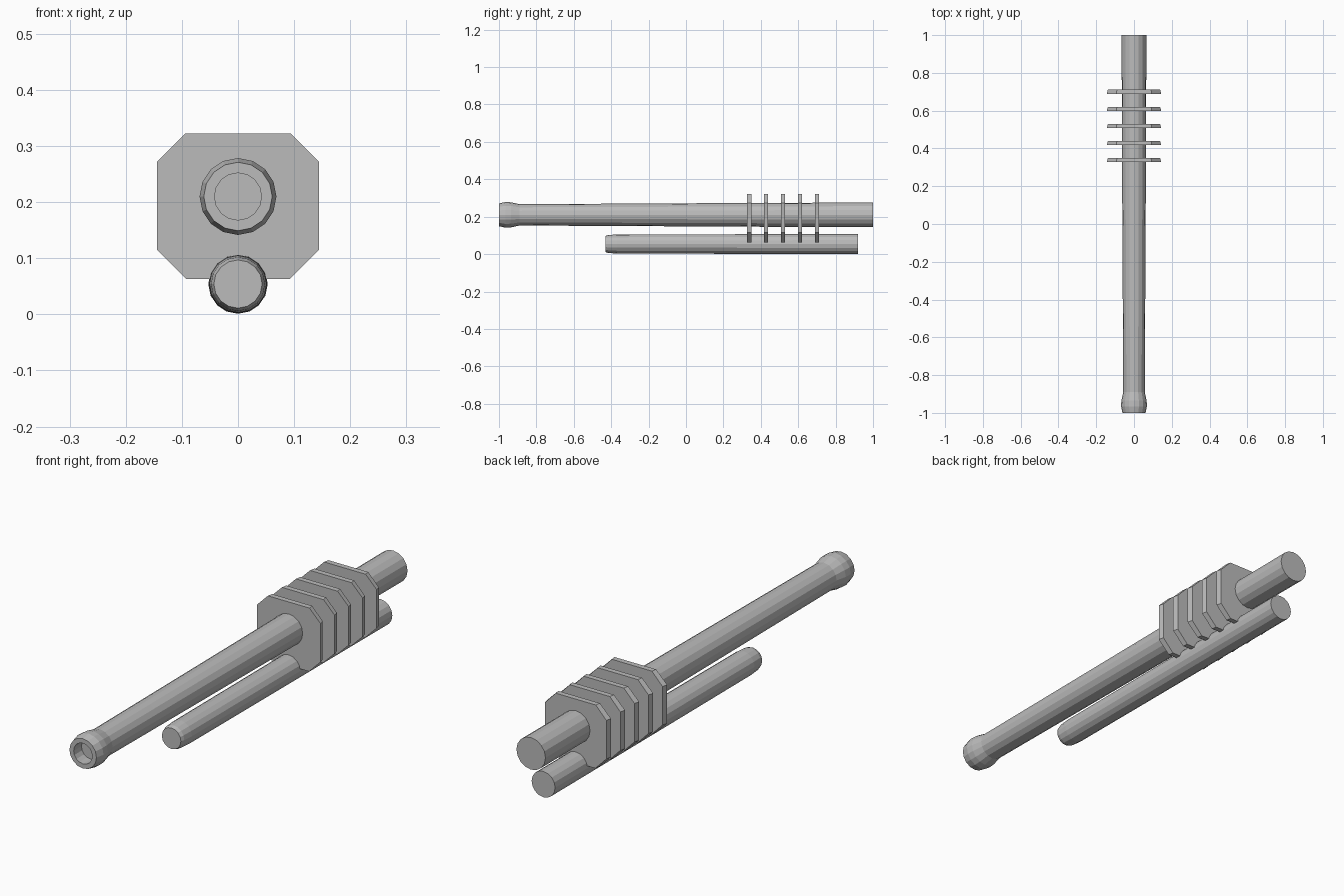
import bpy, bmesh, math

if "Cube" in bpy.data.objects:
    bpy.data.objects.remove(bpy.data.objects["Cube"])

GREY = (0.5, 0.5, 0.5, 1)
mat = bpy.data.materials.new("plain grey")
mat.use_nodes = True
mat.diffuse_color = GREY
mat.node_tree.nodes["Principled BSDF"].inputs["Base Color"].default_value = GREY


def loft(name, rings):
    """Skin a list of matching point rings and cap both ends."""
    bm = bmesh.new()
    loops = [[bm.verts.new(p) for p in ring] for ring in rings]
    n = len(loops[0])
    for a, b in zip(loops, loops[1:]):
        for i in range(n):
            j = (i + 1) % n
            bm.faces.new((a[i], a[j], b[j], b[i]))
    bm.faces.new(loops[0])
    bm.faces.new(loops[-1])
    bmesh.ops.recalc_face_normals(bm, faces=bm.faces)
    mesh = bpy.data.meshes.new(name)
    bm.to_mesh(mesh)
    bm.free()
    mesh.materials.append(mat)
    obj = bpy.data.objects.new(name, mesh)
    bpy.context.collection.objects.link(obj)
    return obj


def tube(name, z, profile, sides=16):
    """Turn a (y, radius) profile around a lengthwise axis at height z."""
    angles = [math.tau * i / sides for i in range(sides)]
    return loft(name, [[(r * math.cos(a), y, z + r * math.sin(a)) for a in angles]
                       for y, r in profile])


# Upper tube: recessed mouth, flared lip, slowly widening body
tube("upper_tube", 0.21, [(-0.95, 0.042), (-1, 0.042), (-1, 0.061), (-0.965, 0.0685),
                          (-0.935, 0.067), (-0.89, 0.057), (-0.6, 0.0585),
                          (0.45, 0.064), (1, 0.0655)])

# Lower tube with a tapered nose
tube("lower_tube", 0.054, [(-0.43, 0.043), (-0.415, 0.048), (-0.37, 0.051),
                           (0.1, 0.052), (0.92, 0.053)])


# Chamfered cooling plates, slightly narrower at the back
def plate_ring(y, shrink):
    half = [(0.092, 0.063), (0.144, 0.115), (0.144, 0.272), (0.094, 0.322)]
    outline = half + [(-x, z) for x, z in reversed(half)]
    return [(x * shrink, y, z) for x, z in outline]


for i in range(5):
    y = 0.338 + 0.0905 * i
    loft(f"cooling_plate_{i + 1}", [plate_ring(y - 0.011, 1), plate_ring(y + 0.011, 0.96)])
